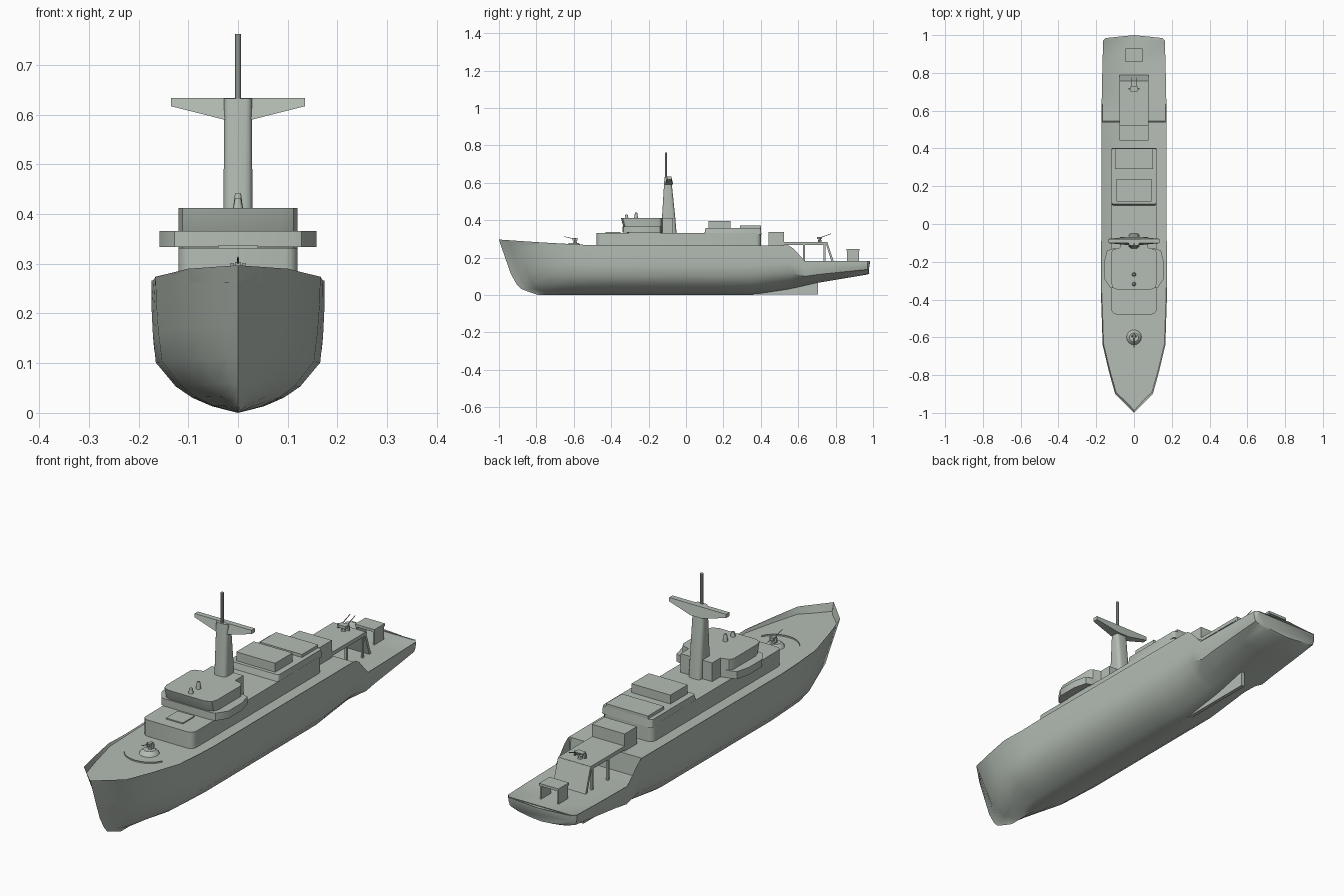
import bpy, bmesh, math
from mathutils import Vector

if "Cube" in bpy.data.objects:
    bpy.data.objects.remove(bpy.data.objects["Cube"])

grey = bpy.data.materials.new("naval grey")
grey.diffuse_color = (0.46, 0.51, 0.46, 1)
grey.use_nodes = True
grey.node_tree.nodes["Principled BSDF"].inputs["Base Color"].default_value = grey.diffuse_color


def make(name, verts, faces, angle=35):
    me = bpy.data.meshes.new(name)
    me.from_pydata(verts, [], faces)
    bm = bmesh.new()
    bm.from_mesh(me)
    bmesh.ops.remove_doubles(bm, verts=bm.verts, dist=1e-5)
    bmesh.ops.recalc_face_normals(bm, faces=bm.faces)
    bm.to_mesh(me)
    bm.free()
    me.materials.append(grey)
    ob = bpy.data.objects.new(name, me)
    bpy.context.collection.objects.link(ob)
    bpy.ops.object.select_all(action='DESELECT')
    ob.select_set(True)
    bpy.context.view_layer.objects.active = ob
    bpy.ops.object.shade_smooth_by_angle(angle=math.radians(angle))
    return ob


def loft(name, loops, angle=35):
    n = len(loops[0])
    verts = [p for l in loops for p in l]
    faces = [(k*n+i, k*n+(i+1) % n, (k+1)*n+(i+1) % n, (k+1)*n+i)
             for k in range(len(loops)-1) for i in range(n)]
    faces += [tuple(range(n)), tuple(range((len(loops)-1)*n, len(loops)*n))]
    return make(name, verts, faces, angle)


def rect(x, y0, y1, z, r=0.0, cx=0.0):
    # rectangle outline with optional rounded corners
    if r == 0:
        return [(cx-x, y0, z), (cx+x, y0, z), (cx+x, y1, z), (cx-x, y1, z)]
    out = []
    for ox, oy, a0 in ((x-r, y1-r, 0), (-x+r, y1-r, 90), (-x+r, y0+r, 180), (x-r, y0+r, 270)):
        for k in range(4):
            a = math.radians(a0+30*k)
            out.append((cx+ox+r*math.cos(a), oy+r*math.sin(a), z))
    return out


def box(name, x, y0, y1, z0, z1, r=0.0, cx=0.0):
    return loft(name, [rect(x, y0, y1, z0, r, cx), rect(x, y0, y1, z1, r, cx)])


def mirrored(pts, z):
    return [(x, y, z) for x, y in pts] + [(-x, y, z) for x, y in reversed(pts)]


def rod(name, a, b, r0, r1, n=8):
    a, b = Vector(a), Vector(b)
    q = (b-a).to_track_quat('Z', 'Y')
    ring = lambda c, r: [tuple(c + q @ Vector((r*math.cos(2*math.pi*i/n), r*math.sin(2*math.pi*i/n), 0))) for i in range(n)]
    return loft(name, [ring(a, r0), ring(b, r1)])


def interp(table, t):
    for (a, u), (b, v) in zip(table, table[1:]):
        if t <= b:
            return u + (v-u)*max(0, t-a)/(b-a)
    return table[-1][1]


# hull: raked bow, round bilge, rising stern
stem = [(0, -.79), (.03, -.88), (.08, -.925), (.295, -1)]
beam = [(-1, 0), (-.9, .1), (-.78, .133), (-.64, .166), (-.4, .174), (.6, .172), (.85, .167), (.97, .163), (1, .15)]
sheer = [(-1, .297), (-.8, .283), (-.5, .266), (.56, .265), (.635, .182), (1, .182)]
keel = [(-1, 0), (.35, 0), (.55, .03), (.7, .065), (.97, .11), (1, .115)]
section = [(0, 0), (.3, .05), (.53, .115), (.72, .2), (.95, .38), (.985, .6), (1, .8), (1, 1)]
ys = [-1, -.95, -.9, -.78, -.64, -.52, -.4, -.1, .2, .35, .45, .55, .575, .635, .7, .85, .97, 1]


def hull_row(y):
    pts = []
    w, top, bot = interp(beam, y), interp(sheer, y), interp(keel, y)
    for fx, fz in section:
        z = bot + fz*(top-bot)
        p = (w/.174)**(1+1.0*(1-fz)) if y < -.4 else w/.174
        yy = y
        if y < -.4:
            s = interp(stem, z)
            yy = s + (y+1)/.6*(-.4-s)
        if y == 1:
            yy = 1 - .015*fx*fx - .02*(1-fz)
        pts.append((.174*p*fx, yy, z))
    return pts


verts, faces = [], []
for y in ys:
    r = hull_row(y)
    verts += [(-x, a, z) for x, a, z in reversed(r)] + r[1:]
n = 2*len(section)-1
for k in range(len(ys)-1):
    faces += [(k*n+i, k*n+i+1, (k+1)*n+i+1, (k+1)*n+i) for i in range(n-1)]
faces.append(tuple(range((len(ys)-1)*n, len(ys)*n)))
make("hull", verts, faces, 40)

# sunken main deck and low after deck inside the bulwarks
levels = [(-1, .262), (.54, .262), (.545, .179), (1, .179)]
dv, df = [], []
dys = sorted(ys + [.54, .545])
for y in dys:
    w, z = interp(beam, y), interp(levels, y)
    yy, t = y, interp(sheer, y)
    if y < -.4:
        s0 = interp(stem, z)
        yy = s0 + (y+1)/.6*(-.4-s0)
    e = max(0, w-.005)
    dv += [(-w, y if y < 1 else .985, t), (-e, min(yy, .985), z), (0, yy, z), (e, min(yy, .985), z), (w, y if y < 1 else .985, t)]
for k in range(len(dys)-1):
    df += [(k*5+i, k*5+i+1, k*5+i+6, k*5+i+5) for i in range(4)]
make("main_deck", dv, df)

# centre skeg under the stern
box("skeg", .008, .3, .705, .002, .075)

# long deckhouse
box("deckhouse", .12, -.478, .4, .25, .332, .025)
box("forward_hatch", .04, -.43, -.35, .33, .337)
loft("after_house", [rect(.12, .097, .403, .325, .01), rect(.118, .105, .4, .358, .01)])
box("house_top_front", .092, .12, .237, .35, .396)
box("house_top_rear", .1, .29, .4, .35, .371)
box("after_locker", .077, .442, .525, .255, .336)

# bridge with leaning front, and wings
def bridge_outline(f, z):
    return mirrored([(.085, f), (.112, f+.01), (.12, f+.035), (.12, -.15), (.11, -.135), (.075, -.125), (.075, -.07)], z)
loft("bridge", [bridge_outline(-.31, .325), bridge_outline(-.335, .365), bridge_outline(-.348, .412)])
wing = [(.11, -.34), (.128, -.335), (.158, -.29), (.158, -.2), (.143, -.14), (.11, -.13)]
loft("bridge_wings", [mirrored(wing, .334), mirrored(wing, .366)])
for i, (y, h) in enumerate(((-.318, .432), (-.267, .441))):
    loft(f"bridge_fitting_{i}", [rect(.011, y-.011, y+.011, .405, .009), rect(.006, y-.006, y+.006, h, .005)])

# mast, crosstree and pole
loft("mast", [rect(.029, -.135, -.05, .325, .015), rect(.029, -.128, -.058, .42, .015), rect(.028, -.115, -.08, .632, .012)], 45)
arm = [(-.135, .633), (-.135, .617), (-.028, .59), (.028, .59), (.135, .617), (.135, .633)]
depth = lambda x: .022 - .1*max(0, abs(x)-.028)
loft("crosstree", [[(x, -.09+s*depth(x), z) for x, z in arm] for s in (-1, 1)])
rod("mast_pole", (0, -.107, .62), (0, -.107, .762), .0065, .0065, 10)

# raised gun platform over the after deck
box("gun_platform", .077, .52, .755, .268, .284)
for s in (-1, 1):
    box("platform_post", .004, .625, .637, .175, .27, 0, .072*s)
    box("platform_rear_post", .004, .735, .745, .175, .27, 0, .072*s)
loft("platform_rear_apron", [rect(.077, .778, .79, .178), rect(.077, .745, .756, .283)])

# stern table
box("stern_table_top", .046, .857, .928, .235, .246)
for sx in (-1, 1):
    box("stern_table_side", .003, .86, .925, .175, .24, 0, .041*sx)

# guns
rings = [[(r*math.cos(a), -.6+r*math.sin(a), z) for a in [i*math.pi/8 for i in range(16)]]
         for r, z in ((.042, .258), (.034, .272), (.024, .279))]
loft("fore_gun_base", rings)


def gun(name, y, z, d, up, pair):
    rod(name+"_pedestal", (0, y, z), (0, y, z+.022), .011, .005)
    box(name+"_breech", .006 + pair, y-.014, y+.012, z+.016, z+.028)
    for s in ((-1, 1) if pair else (0,)):
        rod(name+"_barrel", (s*pair, y, z+.023), (s*pair, y+d*.06, z+.023+up), .0025, .0015, 6)
    for s in (-1, 1):
        box(name+"_shield", .004, y-.004, y+.004, z+.008, z+.026, 0, s*(.012+pair))


gun("fore_gun", -.593, .276, -1, .014, 0)
gun("aft_gun", .715, .283, 1, .022, .012)

# breakwater on the foredeck
arc = [(.095*math.sin(a), -.61-.085*math.cos(a)) for a in [math.radians(d) for d in range(-70, 71, 14)]]
bv = [(x, y, z) for z in (.26, .268) for x, y in arc]
m = len(arc)
make("breakwater", bv, [(i, i+1, m+i+1, m+i) for i in range(m-1)])
